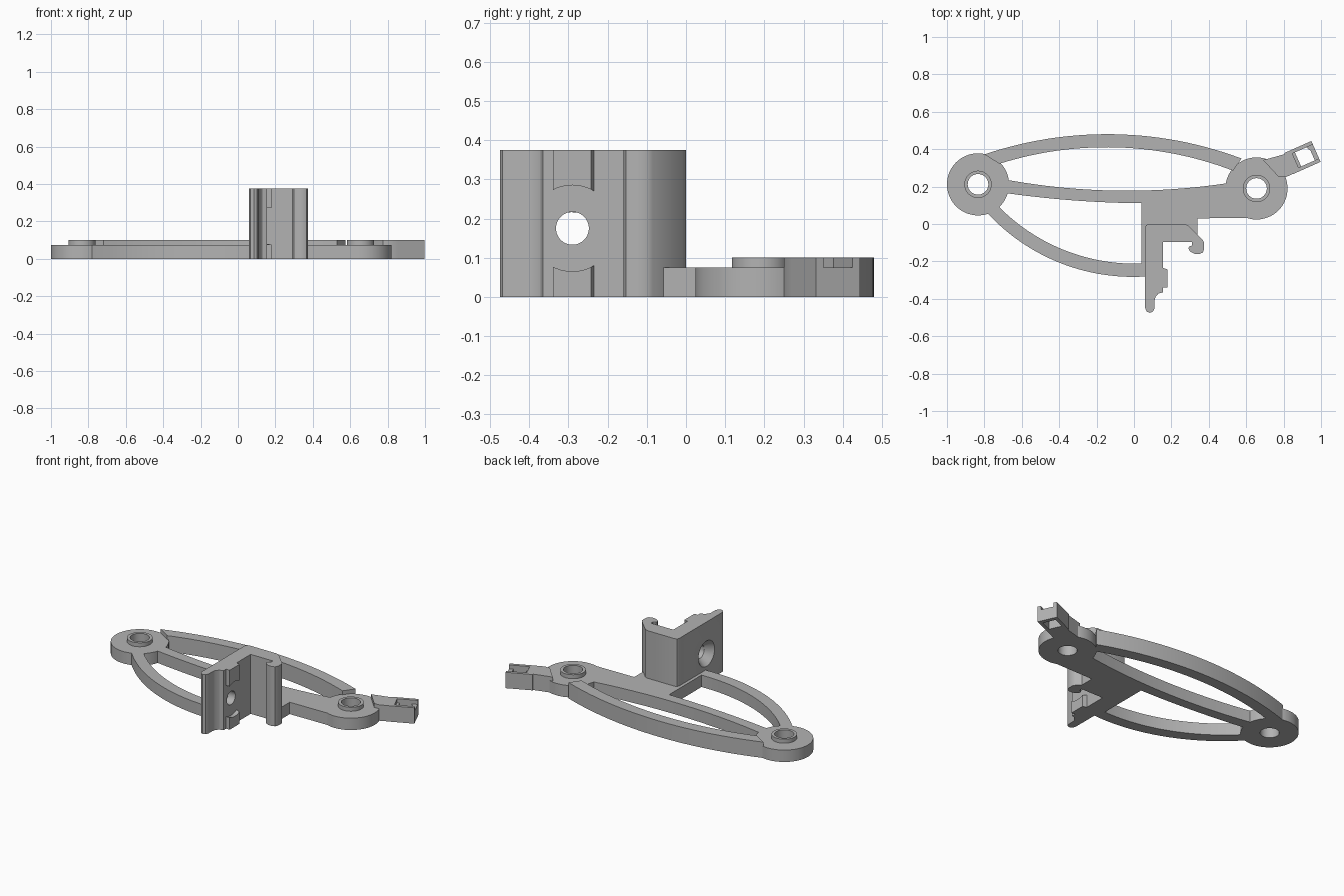
import bpy, bmesh, math
from mathutils import Vector, Matrix

if "Cube" in bpy.data.objects:
    bpy.data.objects.remove(bpy.data.objects["Cube"], do_unlink=True)

grey = bpy.data.materials.new("plain grey")
grey.use_nodes = True
grey.diffuse_color = (0.45, 0.45, 0.45, 1)
grey.node_tree.nodes["Principled BSDF"].inputs["Base Color"].default_value = grey.diffuse_color

PLATE, TALL, CLIP = 0.075, 0.1, 0.375


def finish(bm, name):
    bmesh.ops.recalc_face_normals(bm, faces=bm.faces)
    mesh = bpy.data.meshes.new(name)
    bm.to_mesh(mesh)
    bm.free()
    mesh.materials.append(grey)
    obj = bpy.data.objects.new(name, mesh)
    bpy.context.collection.objects.link(obj)
    return obj


def prism(name, outline, z0, z1):
    bm = bmesh.new()
    base = bm.faces.new([bm.verts.new((x, y, z0)) for x, y in outline])
    top = bmesh.ops.extrude_face_region(bm, geom=[base])["geom"]
    bmesh.ops.translate(bm, vec=(0, 0, z1 - z0),
                        verts=[v for v in top if isinstance(v, bmesh.types.BMVert)])
    return finish(bm, name)


def arc(a, b, c, steps=28):
    """Points on the circle running from a through b to c."""
    a, b, c = Vector(a), Vector(b), Vector(c)
    d = 2 * (a.x * (b.y - c.y) + b.x * (c.y - a.y) + c.x * (a.y - b.y))
    aa, bb, cc = a.dot(a), b.dot(b), c.dot(c)
    centre = Vector(((aa * (b.y - c.y) + bb * (c.y - a.y) + cc * (a.y - b.y)) / d,
                     (aa * (c.x - b.x) + bb * (a.x - c.x) + cc * (b.x - a.x)) / d))
    p, q = a - centre, c - centre
    turn = math.atan2(p.x * q.y - p.y * q.x, p.dot(q))
    return [tuple(centre + Matrix.Rotation(turn * i / steps, 2) @ p) for i in range(steps + 1)]


def lathe(name, profile, x, y, steps=64):
    bm = bmesh.new()
    rings = []
    for i in range(steps):
        t = math.tau * i / steps
        rings.append([bm.verts.new((x + r * math.cos(t), y + r * math.sin(t), z)) for r, z in profile])
    n = len(profile)
    for i in range(steps):
        p, q = rings[i], rings[(i + 1) % steps]
        for j in range(n):
            k = (j + 1) % n
            bm.faces.new((p[j], q[j], q[k], p[k]))
    return finish(bm, name)


def cutter(name, r1, r2, x0, x1, y, z):
    """Round cutter lying along x."""
    bm = bmesh.new()
    place = Matrix.Translation(((x0 + x1) / 2, y, z)) @ Matrix.Rotation(math.pi / 2, 4, "Y")
    bmesh.ops.create_cone(bm, cap_ends=True, segments=48, radius1=r1, radius2=r2,
                          depth=x1 - x0, matrix=place)
    return finish(bm, name)


def cut(obj, tools):
    for tool in tools:
        mod = obj.modifiers.new("cut", "BOOLEAN")
        mod.operation, mod.solver, mod.object = "DIFFERENCE", "EXACT", tool
        bpy.context.view_layer.objects.active = obj
        bpy.ops.object.modifier_apply(modifier=mod.name)
        bpy.data.objects.remove(tool, do_unlink=True)


# Round end hubs with raised collars
hub = [(0.055, 0), (0.166, 0), (0.166, PLATE), (0.073, PLATE), (0.073, TALL), (0.055, TALL)]
parts = [lathe("right_hub", hub, -0.834, 0.212), lathe("left_hub", hub, 0.655, 0.19)]

# Tall rear arch
outer = arc((-0.80, 0.372), (-0.11, 0.48), (0.575, 0.35))
inner = arc((-0.72, 0.322), (-0.11, 0.41), (0.53, 0.285))
parts.append(prism("rear_arch", outer + inner[::-1], 0, TALL))

# Middle bar widening into the mounting plate
upper = arc((-0.69, 0.238), (-0.05, 0.178), (0.56, 0.228))
lower = arc((0.04, 0.111), (-0.32, 0.126), (-0.69, 0.166))
plate = [(0.60, 0.033), (0.34, 0.03), (0.34, -0.08), (0.10, -0.08), (0.10, -0.25), (0.04, -0.25)]
parts.append(prism("middle_bar", upper + plate + lower, 0, PLATE))

# Curved front arm
outer = arc((-0.79, 0.065), (-0.5, -0.16), (0.07, -0.28))
inner = arc((-0.735, 0.105), (-0.44, -0.11), (0.07, -0.21))
parts.append(prism("front_arm", outer + inner[::-1], 0, PLATE))

# Upright clip with a hooked end and a screw hole
clip_outline = [
    (0.06, -0.018), (0.066, -0.005), (0.08, 0), (0.27, 0), (0.29, -0.008), (0.367, -0.085),
    (0.375, -0.10), (0.375, -0.135), (0.367, -0.153), (0.35, -0.16), (0.325, -0.16),
    (0.30, -0.148), (0.29, -0.13), (0.295, -0.12), (0.31, -0.115), (0.31, -0.095),
    (0.155, -0.095), (0.155, -0.235), (0.18, -0.243), (0.18, -0.34), (0.155, -0.34),
    (0.155, -0.365), (0.13, -0.372), (0.115, -0.39), (0.11, -0.41), (0.11, -0.45),
    (0.102, -0.468), (0.085, -0.475), (0.068, -0.468), (0.06, -0.45)]
clip = prism("clip", clip_outline, 0, CLIP)
hole = dict(y=-0.29, z=0.175)
cut(clip, [cutter("bump_cutter", 0.11, 0.11, 0.155, 0.25, **hole),
           cutter("hole_cutter", 0.042, 0.042, 0, 0.3, **hole),
           cutter("countersink_cutter", 0.082, 0.042, 0.058, 0.105, **hole)])
parts.append(clip)

# Neck and socket box at the tip, angled outwards
parts.append(prism("tip_neck", [(0.69, 0.342), (0.71, 0.347), (0.815, 0.376), (0.855, 0.27),
                                (0.81, 0.25), (0.775, 0.25)], 0, TALL))
along = Vector((0.914, 0.406))
across = Vector((-0.406, 0.914))
end = Vector((0.973, 0.388))


def tip_rect(near, far, half):
    return [tuple(end + along * a + across * b)
            for a, b in ((near, -half), (far, -half), (far, half), (near, half))]


box = prism("tip_socket", tip_rect(-0.158, 0, 0.061), 0, TALL)
cut(box, [prism("socket_cutter", tip_rect(-0.105, -0.025, 0.041), -0.1, 0.2),
          prism("slot_cutter", tip_rect(-0.12, 0.1, 0.041), PLATE, 0.2)])
parts.append(box)

# Smooth the curves, keep the edges crisp
bpy.ops.object.select_all(action="DESELECT")
for obj in parts:
    obj.select_set(True)
bpy.context.view_layer.objects.active = parts[0]
bpy.ops.object.shade_smooth_by_angle(angle=math.radians(30))
